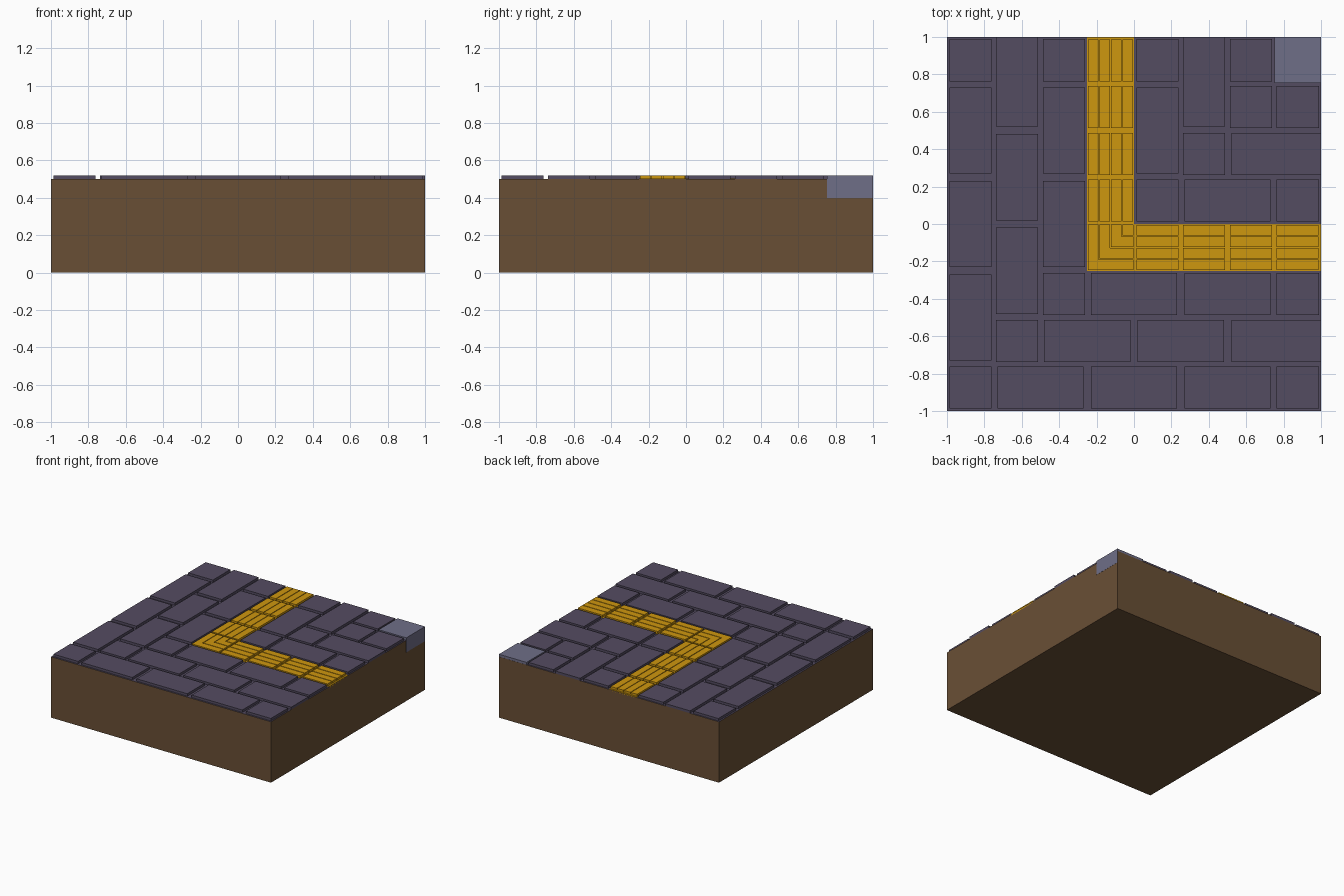
import bpy, bmesh

if "Cube" in bpy.data.objects:
    bpy.data.objects.remove(bpy.data.objects["Cube"])

C = 0.25          # grid cell size
Z0, Z1 = 0.5, 0.52  # ground level, paving top


def mat(name, r, g, b):
    lin = lambda c: ((c / 255 + 0.055) / 1.055) ** 2.4 if c > 10 else c / 255 / 12.92
    m = bpy.data.materials.new(name)
    m.diffuse_color = (lin(r), lin(g), lin(b), 1)
    m.use_nodes = True
    m.node_tree.nodes["Principled BSDF"].inputs["Base Color"].default_value = m.diffuse_color
    return m


SOIL = mat("soil brown", 105, 79, 53)
STONE = mat("paving purple", 84, 76, 97)
YELLOW = mat("tactile yellow", 206, 151, 15)
KERB = mat("kerb grey blue", 111, 110, 135)


def prism(bm, pts, z0, z1):
    """Upright prism over a counter-clockwise outline."""
    lo = [bm.verts.new((x, y, z0)) for x, y in pts]
    hi = [bm.verts.new((x, y, z1)) for x, y in pts]
    bm.faces.new(lo[::-1])
    bm.faces.new(hi)
    for i in range(len(pts)):
        j = (i + 1) % len(pts)
        bm.faces.new((lo[i], lo[j], hi[j], hi[i]))


def rect(x0, x1, y0, y1):
    return [(x0, y0), (x1, y0), (x1, y1), (x0, y1)]


def ell(a, b, end):
    """L outline, mirror-symmetric about x = y, arms between a and b."""
    return [(a, a), (end, a), (end, b), (b, b), (b, end), (a, end)]


def part(name, outlines, z0, z1, *mats):
    bm = bmesh.new()
    for pts in outlines:
        prism(bm, pts, z0, z1)
    me = bpy.data.meshes.new(name)
    bm.to_mesh(me)
    bm.free()
    for m in mats:
        me.materials.append(m)
    ob = bpy.data.objects.new(name, me)
    bpy.context.collection.objects.link(ob)
    return ob


# Soil block with a purple grout top
base = part("soil_block", [rect(-1, 1, -1, 1)], 0, Z0, SOIL, STONE)
for p in base.data.polygons:
    if p.normal.z > 0.5:
        p.material_index = 1

# Paving: nested L-shaped lanes, square stone at each bend, long stones after it
pos = lambda k: -1 + C * k
G = 0.013
stones = []
for k in (0, 1, 2, 4, 5, 6):
    a, b = pos(k) + G, pos(k + 1) - G
    stones.append(rect(a, b, a, b))
    c = k + 1
    while c < 8:
        n = min(2, 8 - c)
        end_gap = 0.02 if n == 2 else G
        s = pos(c) + end_gap
        e = pos(c + n) - end_gap
        if c + n == 8:
            e = 1.0 if n == 2 else 0.99
        stones += [rect(a, b, s, e), rect(s, e, a, b)]
        c += n
part("paving_stones", stones, Z0, Z1, STONE)

# Yellow guide path: bed, ribbed tiles, and nested ribs at the bend
part("guide_path_bed", [ell(-0.25, 0.0, 1.0)], Z0 - 0.01, Z0 + 0.002, YELLOW)
ribs = []
for i in range(4):
    a = -0.247 + 0.0615 * i
    b = a + 0.056
    ribs.append(ell(a, b, -0.002))
    for c in range(4, 8):
        s, e = pos(c) + G, pos(c + 1) - G
        ribs += [rect(a, b, s, e), rect(s, e, a, b)]
part("guide_path_ribs", ribs, Z0, Z1, YELLOW)

# Kerb block in the back right corner
part("corner_kerb", [rect(0.75, 1.001, 0.755, 0.999)], 0.4, Z1, KERB)
